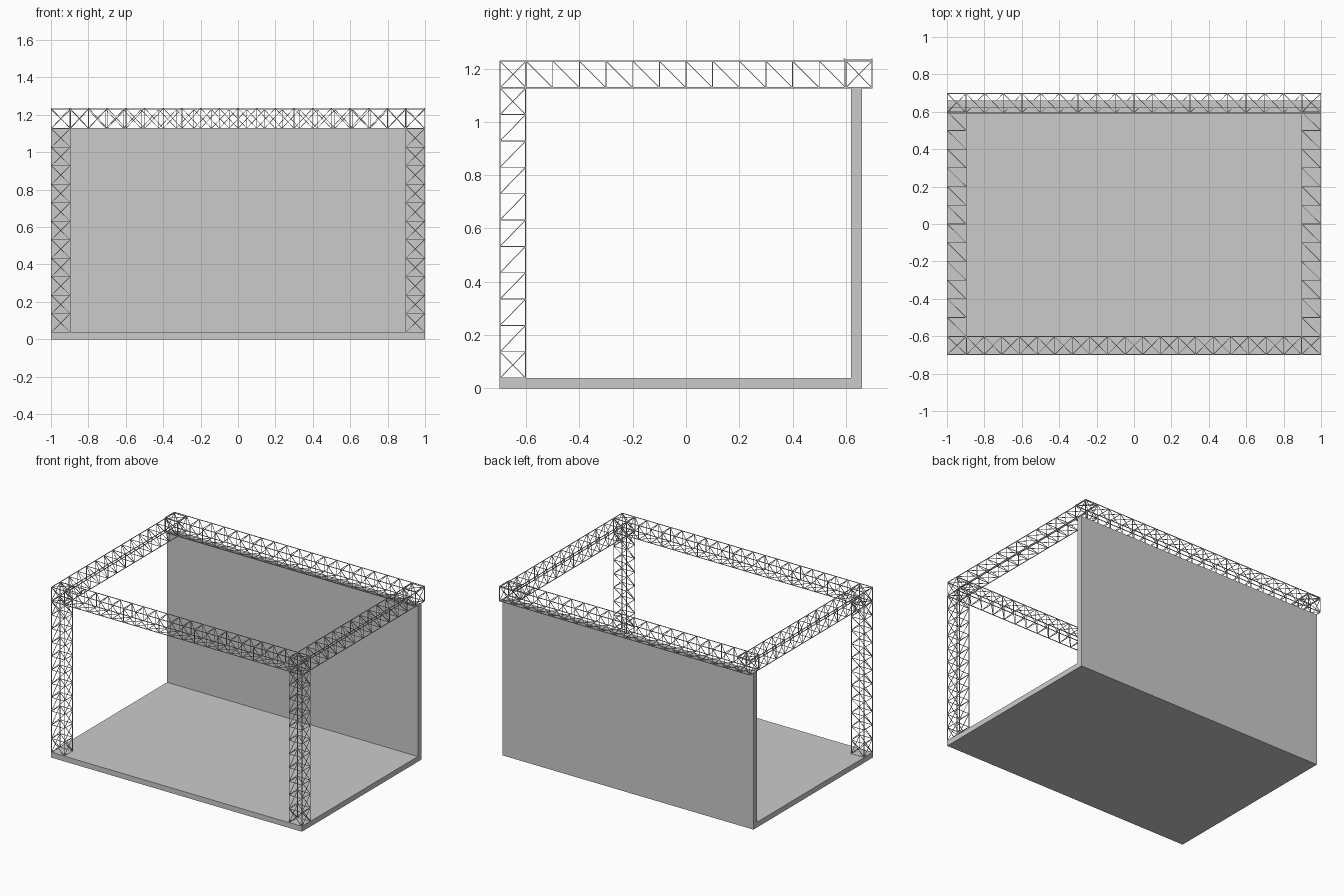
import bpy, bmesh
from mathutils import Vector

if "Cube" in bpy.data.objects:
    bpy.data.objects.remove(bpy.data.objects["Cube"])


def finish(name, bm):
    me = bpy.data.meshes.new(name)
    bm.to_mesh(me)
    bm.free()
    ob = bpy.data.objects.new(name, me)
    bpy.context.collection.objects.link(ob)
    return ob


def slab(name, lo, hi):
    bm = bmesh.new()
    bmesh.ops.create_cube(bm, size=1)
    for v in bm.verts:
        v.co = Vector([lo[i] if v.co[i] < 0 else hi[i] for i in range(3)])
    return finish(name, bm)


def strut(bm, a, b, t):
    """Square bar from a to b."""
    d = b - a
    q = d.to_track_quat('Z', 'Y')
    rings = []
    for p in (a, b):
        rings.append([bm.verts.new(p + q @ Vector((x * t / 2, y * t / 2, 0)))
                      for x, y in ((-1, -1), (1, -1), (1, 1), (-1, 1))])
    lo, hi = rings
    bm.faces.new(lo[::-1])
    bm.faces.new(hi)
    for i in range(4):
        j = (i + 1) % 4
        bm.faces.new((lo[i], lo[j], hi[j], hi[i]))


def truss(name, lo, hi, axis, stops, flips, cross_bays=()):
    """Box truss: four chords, a frame at every stop, one diagonal per side of
    each bay. Sides go round the section; flips sets each diagonal's direction."""
    bm = bmesh.new()
    u, v = [i for i in range(3) if i != axis]
    h = CHORD / 2

    def pt(corner, s):
        p = Vector((0, 0, 0))
        p[u] = hi[u] - h if corner in (1, 2) else lo[u] + h
        p[v] = hi[v] - h if corner in (2, 3) else lo[v] + h
        p[axis] = s
        return p

    for c in range(4):
        n = (c + 1) % 4
        strut(bm, pt(c, stops[0]), pt(c, stops[-1]), CHORD)
        for s in stops:
            strut(bm, pt(c, s), pt(n, s), BRACE)
        for k, (s, e) in enumerate(zip(stops, stops[1:])):
            a, b = (n, c) if flips[c] else (c, n)
            strut(bm, pt(a, s), pt(b, e), BRACE)
            if k % (len(stops) - 1) in cross_bays:
                strut(bm, pt(b, s), pt(a, e), BRACE)
    return finish(name, bm)


def steps(a, b, n):
    return [a + (b - a) * i / n for i in range(n + 1)]


CHORD, BRACE = 0.004, 0.003

# Stage floor and back wall
slab("floor", (-1, -0.70, 0), (1, 0.66, 0.038))
slab("back_wall", (-1, 0.62, 0.038), (1, 0.66, 1.126))

# Front posts and side beams
for side, x0 in (("left", -1.0), ("right", 0.895)):
    x1 = x0 + 0.105
    truss(side + "_post", (x0, -0.70, 0), (x1, -0.60, 0), 2,
          steps(0.038, 1.126, 11), (0, 0, 0, 1), (0, 10))
    truss(side + "_beam", (x0, 0, 1.126), (x1, 0, 1.23), 1,
          [-0.698] + steps(-0.6, 0.6, 12) + [0.698], (1, 1, 0, 0), (0, 13))

# Front beam, including the corner blocks
truss("front_beam", (0, -0.70, 1.126), (0, -0.60, 1.23), 0,
      [-0.998] + steps(-0.895, 0.895, 19) + [0.998], (0, 0, 0, 0), (0, 20))

# Back beam, slightly taller, resting over the wall
truss("back_beam", (0, 0.592, 1.126), (0, 0.70, 1.237), 0,
      steps(-0.998, 0.998, 20), (0, 0, 0, 0))
